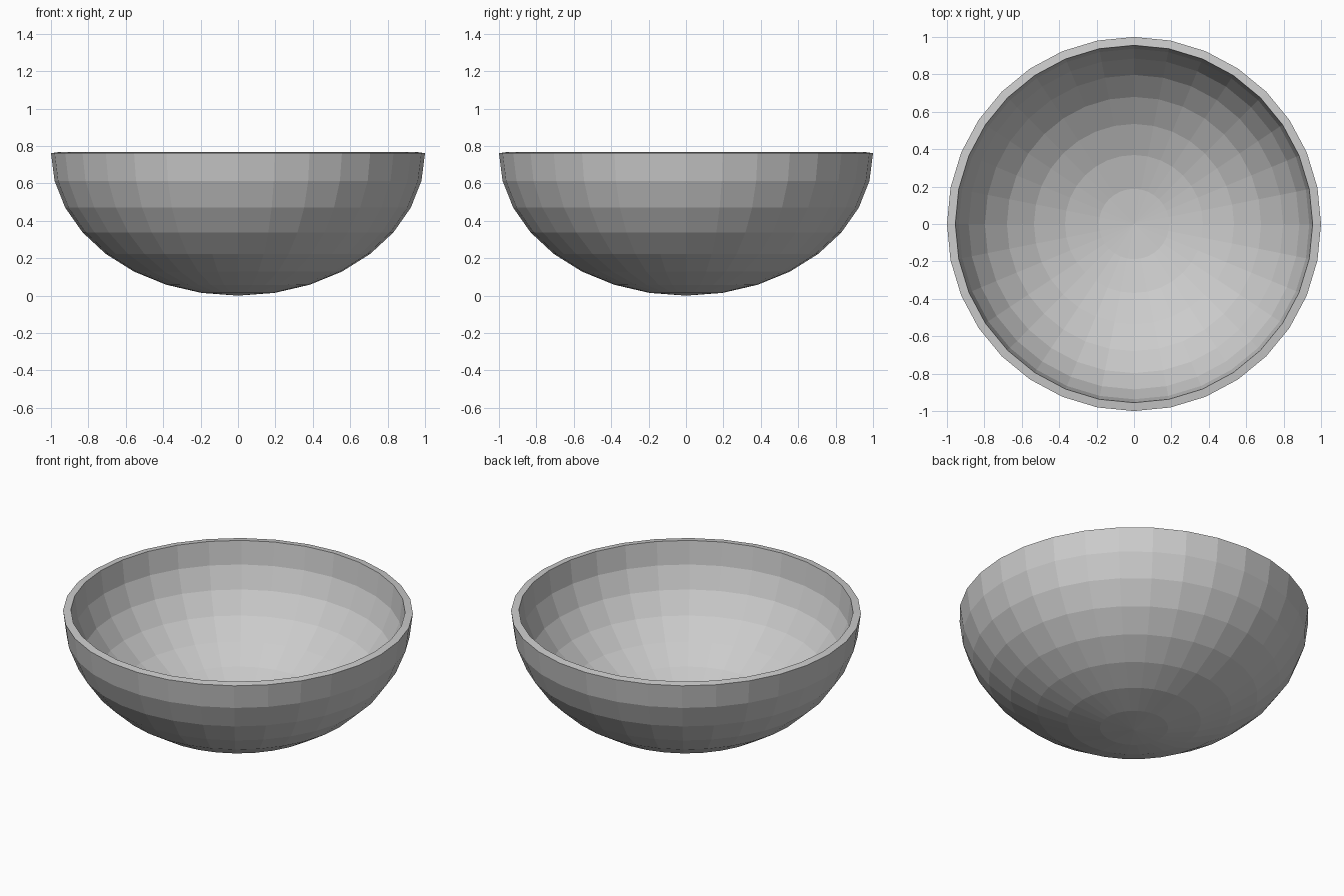
import bpy, bmesh

if "Cube" in bpy.data.objects:
    bpy.data.objects.remove(bpy.data.objects["Cube"])

SCALE_Z = 0.762   # flattened hemisphere height
WALL = 0.045

# Lower half of a low-poly sphere, flattened, resting on z = 0
bm = bmesh.new()
bmesh.ops.create_uvsphere(bm, u_segments=32, v_segments=16, radius=1)
bmesh.ops.delete(bm, geom=[v for v in bm.verts if v.co.z > 0.001], context='VERTS')
for v in bm.verts:
    v.co.z = (v.co.z + 1) * SCALE_Z
bmesh.ops.recalc_face_normals(bm, faces=bm.faces)
# An open shell may recalculate inwards: make the normals face outwards
if sum(f.normal.dot(f.calc_center_median() - f.calc_center_median().project((0, 0, 1)))
       for f in bm.faces) < 0:
    bmesh.ops.reverse_faces(bm, faces=bm.faces)
mesh = bpy.data.meshes.new("bowl")
bm.to_mesh(mesh)
bm.free()
bowl = bpy.data.objects.new("bowl", mesh)
bpy.context.collection.objects.link(bowl)

# Wall thickness grows inwards, leaving a narrow rim
solid = bowl.modifiers.new("wall", 'SOLIDIFY')
solid.thickness = WALL
solid.offset = -1
